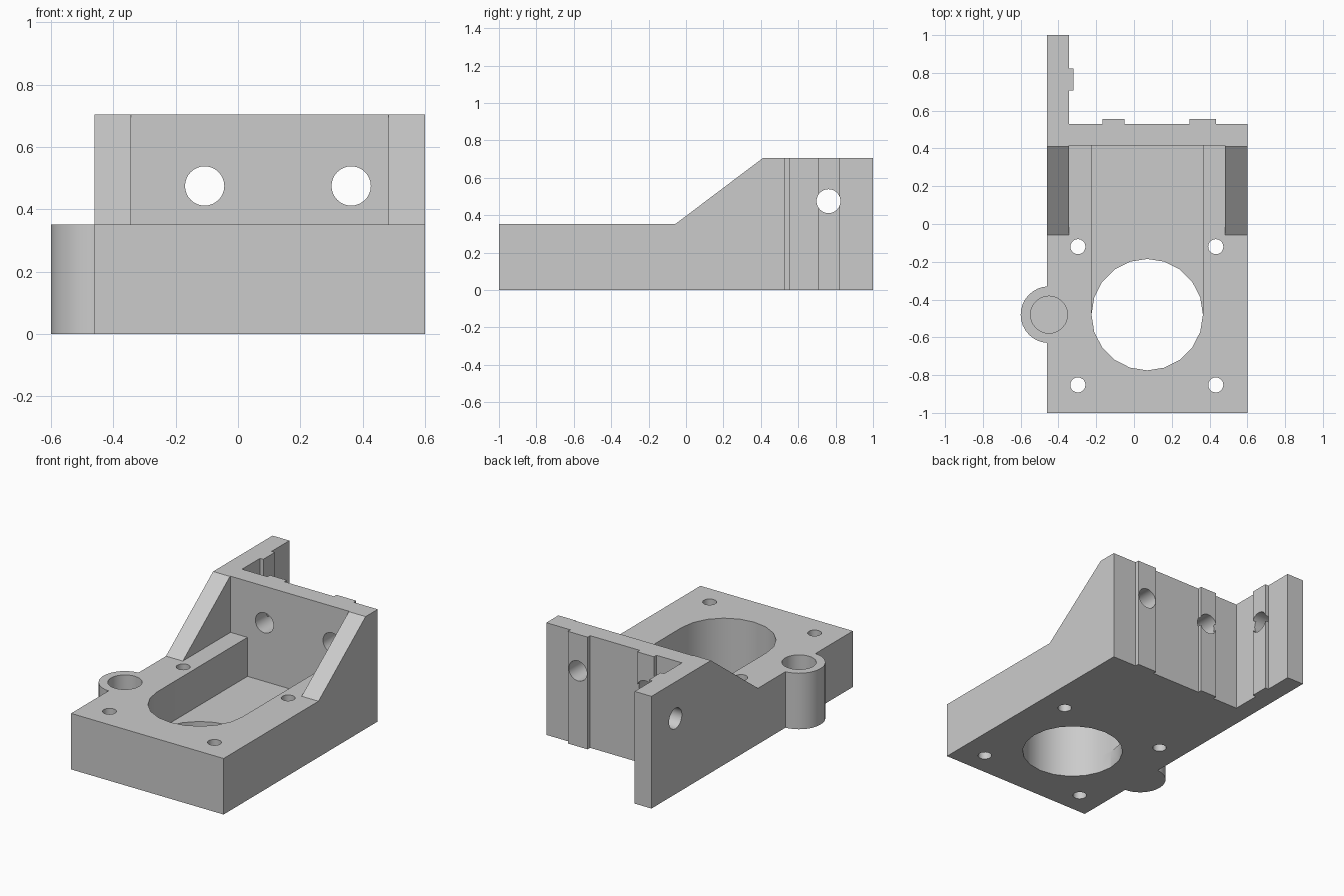
import bpy, bmesh, math
from mathutils import Matrix, Vector

if "Cube" in bpy.data.objects:
    bpy.data.objects.remove(bpy.data.objects["Cube"], do_unlink=True)

# Main dimensions
LEFT, RIGHT, FRONT = 0.60, -0.46, -1.0
DECK, TOP = 0.352, 0.705
WALL_Y0, WALL_Y1 = 0.415, 0.53
THICK = 0.117
BORE_X, BORE_Y, BORE_R = 0.07, -0.48, 0.295
FLOOR = 0.107
BOSS_X = -0.45
HOLE_Z = 0.475

grey = bpy.data.materials.new("plain grey")
grey.use_nodes = True
colour = (0.6, 0.6, 0.6, 1)
grey.diffuse_color = colour
grey.node_tree.nodes["Principled BSDF"].inputs["Base Color"].default_value = colour


def make(name, bm):
    bmesh.ops.recalc_face_normals(bm, faces=bm.faces)
    mesh = bpy.data.meshes.new(name)
    bm.to_mesh(mesh)
    bm.free()
    mesh.materials.append(grey)
    ob = bpy.data.objects.new(name, mesh)
    bpy.context.scene.collection.objects.link(ob)
    return ob


def prism(name, points, direction):
    bm = bmesh.new()
    face = bm.faces.new([bm.verts.new(p) for p in points])
    moved = bmesh.ops.extrude_face_region(bm, geom=[face])["geom"]
    verts = [g for g in moved if isinstance(g, bmesh.types.BMVert)]
    bmesh.ops.translate(bm, verts=verts, vec=Vector(direction))
    return make(name, bm)


def box(name, x0, x1, y0, y1, z0, z1):
    corners = [(x0, y0, z0), (x1, y0, z0), (x1, y1, z0), (x0, y1, z0)]
    return prism(name, corners, (0, 0, z1 - z0))


def cylinder(name, centre, radius, length, axis="Z", sides=32):
    bm = bmesh.new()
    turn = {"X": Matrix.Rotation(math.pi / 2, 4, "Y"),
            "Y": Matrix.Rotation(math.pi / 2, 4, "X"), "Z": Matrix()}[axis]
    bmesh.ops.create_cone(bm, cap_ends=True, segments=sides, radius1=radius,
                          radius2=radius, depth=length,
                          matrix=Matrix.Translation(centre) @ turn)
    return make(name, bm)


def combine(target, tool, operation):
    mod = target.modifiers.new(tool.name, "BOOLEAN")
    mod.operation, mod.solver, mod.object = operation, "EXACT", tool
    bpy.context.view_layer.objects.active = target
    bpy.ops.object.modifier_apply(modifier=mod.name)
    bpy.data.objects.remove(tool, do_unlink=True)


# Base block and L-shaped rear wall with its three raised strips
body = box("mounting_bracket", RIGHT, LEFT, FRONT, WALL_Y1, 0, DECK)
arm_x = RIGHT + THICK
wall = prism("rear_wall", [
    (RIGHT, WALL_Y0, 0), (LEFT, WALL_Y0, 0), (LEFT, WALL_Y1, 0),
    (0.433, WALL_Y1, 0), (0.433, 0.555, 0), (0.295, 0.555, 0), (0.295, WALL_Y1, 0),
    (-0.05, WALL_Y1, 0), (-0.05, 0.555, 0), (-0.166, 0.555, 0), (-0.166, WALL_Y1, 0),
    (arm_x, WALL_Y1, 0), (arm_x, 0.708, 0), (-0.32, 0.708, 0), (-0.32, 0.823, 0),
    (arm_x, 0.823, 0), (arm_x, 1, 0), (RIGHT, 1, 0)], (0, 0, TOP))
combine(body, wall, "UNION")

# Sloping side gussets
for x in (RIGHT, LEFT - THICK):
    gusset = prism("gusset", [(x, -0.058, DECK), (x, WALL_Y0 - 0.005, TOP),
                              (x, WALL_Y0 + 0.05, TOP), (x, WALL_Y0 + 0.05, 0.1),
                              (x, -0.058, 0.1)], (THICK, 0, 0))
    combine(body, gusset, "UNION")

# Round side boss with a blind socket
combine(body, cylinder("boss", (BOSS_X, BORE_Y, DECK / 2), 0.15, DECK), "UNION")
combine(body, cylinder("socket", (BOSS_X, BORE_Y, 0.3), 0.098, 0.5), "DIFFERENCE")

# Round-ended channel leading to the rear wall, then the through bore
steps = 20
arc = [(BORE_X + BORE_R * math.cos(a), BORE_Y + BORE_R * math.sin(a), FLOOR)
       for a in (math.pi + math.tau * i / steps for i in range(steps // 2 + 1))]
channel = prism("channel", arc + [(BORE_X + BORE_R, WALL_Y0, FLOOR),
                                  (BORE_X - BORE_R, WALL_Y0, FLOOR)], (0, 0, 0.4))
combine(body, channel, "DIFFERENCE")
combine(body, cylinder("bore", (BORE_X, BORE_Y, 0), BORE_R, 0.6, sides=steps), "DIFFERENCE")

# Four screw holes through the base
for x in (-0.297, 0.433):
    for y in (-0.12, -0.852):
        combine(body, cylinder("screw_hole", (x, y, 0.2), 0.04, 1, sides=20), "DIFFERENCE")

# Holes through the wall and the arm
for x in (-0.107, 0.363):
    combine(body, cylinder("wall_hole", (x, 0.5, HOLE_Z), 0.063, 0.4, "Y"), "DIFFERENCE")
combine(body, cylinder("arm_hole", (-0.4, 0.762, HOLE_Z), 0.064, 0.4, "X"), "DIFFERENCE")

# Smooth the round walls, keep the corners crisp
bpy.ops.object.select_all(action="DESELECT")
body.select_set(True)
bpy.context.view_layer.objects.active = body
bpy.ops.object.shade_smooth_by_angle(angle=math.radians(30))
